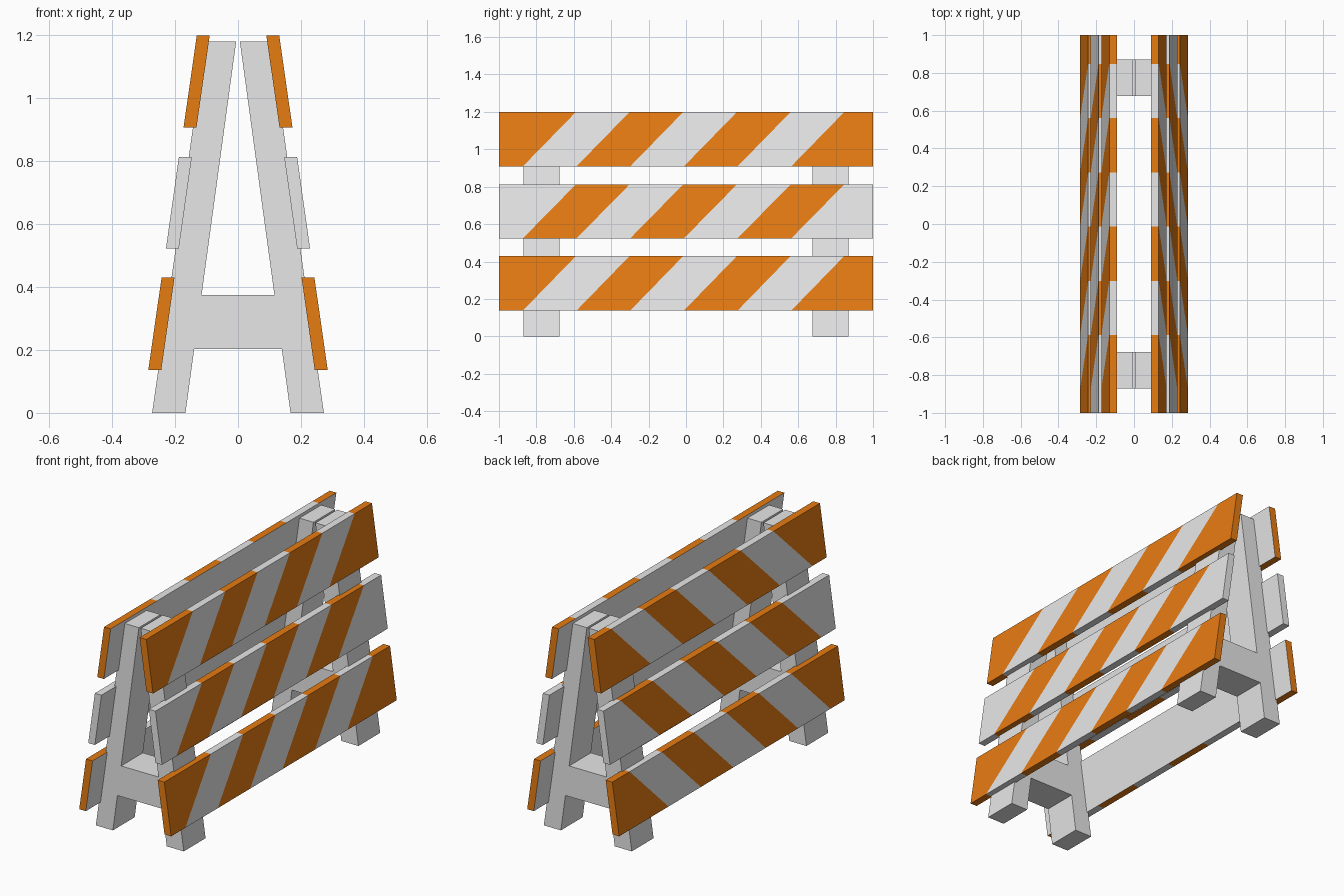
import bpy, bmesh, math
from mathutils import Vector

if "Cube" in bpy.data.objects:
    bpy.data.objects.remove(bpy.data.objects["Cube"])


def material(name, colour):
    m = bpy.data.materials.new(name)
    m.diffuse_color = (*colour, 1)
    m.use_nodes = True
    m.node_tree.nodes["Principled BSDF"].inputs["Base Color"].default_value = m.diffuse_color
    return m


WHITE = material("off_white", (0.8, 0.8, 0.8))
ORANGE = material("safety_orange", (0.8, 0.2, 0.006))


def prism(profile, y0, y1):
    """Extrude an (x, z) profile along y."""
    bm = bmesh.new()
    face = bm.faces.new([bm.verts.new((x, y0, z)) for x, z in profile])
    new = bmesh.ops.extrude_face_region(bm, geom=[face])["geom"]
    bmesh.ops.translate(bm, vec=(0, y1 - y0, 0),
                        verts=[g for g in new if isinstance(g, bmesh.types.BMVert)])
    bmesh.ops.recalc_face_normals(bm, faces=bm.faces[:])
    return bm


def finish(name, bm, mats):
    mesh = bpy.data.meshes.new(name)
    bm.to_mesh(mesh)
    bm.free()
    for m in mats:
        mesh.materials.append(m)
    ob = bpy.data.objects.new(name, mesh)
    bpy.context.collection.objects.link(ob)
    return ob


# A-frame ends: two leaning legs joined by a crossbar
def inner(z):
    return 0.167 - (0.167 - 0.006) * z / 1.18


half = [(inner(0.203), 0.203), (inner(0), 0), (0.273, 0), (0.104, 1.18),
        (inner(1.18), 1.18), (inner(0.375), 0.375)]
outline = half + [(-x, z) for x, z in reversed(half)]
for label, y0, y1 in (("front", -0.87, -0.677), ("back", 0.677, 0.87)):
    finish(label + "_a_frame", prism(outline, y0, y1), [WHITE])

# Striped boards: slanted stripes cut through outer face, edges and ends
STEP, FIRST, THICK = 0.287, -0.873, 0.041
boards = (("lower", 0.137, 0.43, 0.285, 0.243, 0),
          ("middle", 0.523, 0.813, 0.229, 0.188, 1),
          ("upper", 0.908, 1.2, 0.173, 0.131, 0))
for label, zb, zt, xb, xt, parity in boards:
    slope = 0.285 / (zt - zb)
    for side, s in (("right", 1), ("left", -1)):
        bm = prism([(s * (xb - THICK), zb), (s * xb, zb),
                    (s * xt, zt), (s * (xt - THICK), zt)], -1, 1)
        for k in range(6):
            bmesh.ops.bisect_plane(bm, geom=bm.verts[:] + bm.edges[:] + bm.faces[:],
                                   plane_co=(0, FIRST + k * STEP, zb),
                                   plane_no=Vector((0, 1, -slope)).normalized())
        bm.normal_update()
        for f in bm.faces:
            c = f.calc_center_median()
            k = math.floor((c.y - (c.z - zb) * slope - FIRST) / STEP) + 1
            k = min(max(k, 0), 6)
            inside = f.normal.x * s < -0.5
            f.material_index = 1 if (k + parity) % 2 == 0 and not inside else 0
        finish(f"{label}_{side}_board", bm, [WHITE, ORANGE])
